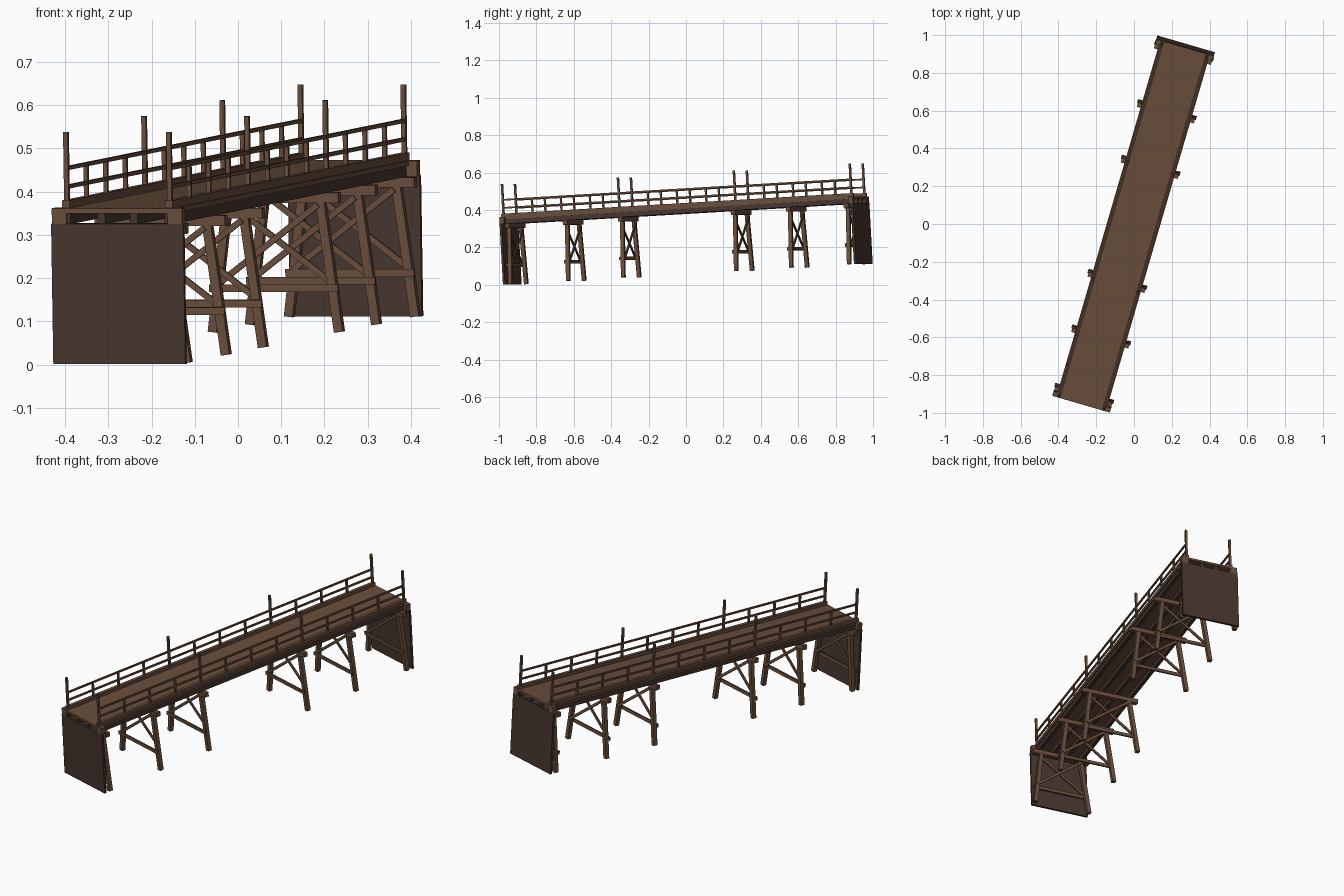
import bpy, bmesh, math
from mathutils import Matrix, Vector

if "Cube" in bpy.data.objects:
    bpy.data.objects.remove(bpy.data.objects["Cube"])

# Whole bridge is built straight, then turned and pitched into place
PLACE = (Matrix.Translation((-0.005, -0.01, 0.417))
         @ Matrix.Rotation(math.radians(-16.25), 4, 'Z')
         @ Matrix.Rotation(math.radians(3.24), 4, 'X'))


def material(name, rgb):
    m = bpy.data.materials.new(name)
    m.diffuse_color = (*rgb, 1)
    m.use_nodes = True
    m.node_tree.nodes["Principled BSDF"].inputs["Base Color"].default_value = m.diffuse_color
    return m


WOOD = material("brown timber", (0.14, 0.076, 0.044))
DARK = material("dark timber", (0.062, 0.037, 0.028))


class Part:
    """Collects timbers of one kind into a single object."""

    def __init__(self, name, mat):
        self.name, self.mat, self.bm = name, mat, bmesh.new()

    def box(self, x0, x1, y0, y1, z0, z1):
        m = (Matrix.Translation(((x0 + x1) / 2, (y0 + y1) / 2, (z0 + z1) / 2))
             @ Matrix.Diagonal((x1 - x0, y1 - y0, z1 - z0, 1)))
        bmesh.ops.create_cube(self.bm, size=1, matrix=m)

    def beam(self, a, b, width, depth):
        """Timber between two points lying in a cross plane."""
        a, b = Vector(a), Vector(b)
        d = b - a
        m = (Matrix.Translation((a + b) / 2)
             @ Matrix.Rotation(math.atan2(d.x, d.z), 4, 'Y')
             @ Matrix.Diagonal((width, depth, d.length, 1)))
        bmesh.ops.create_cube(self.bm, size=1, matrix=m)

    def finish(self):
        self.bm.transform(PLACE)
        mesh = bpy.data.meshes.new(self.name)
        self.bm.to_mesh(mesh)
        self.bm.free()
        mesh.materials.append(self.mat)
        bpy.context.collection.objects.link(bpy.data.objects.new(self.name, mesh))


END = 0.985
deck = Part("deck", WOOD)
deck.box(-0.137, 0.137, -END, END, -0.012, 0)

# Longitudinal beams under the deck
stringers = Part("stringers", DARK)
for x in (-0.122, -0.039, 0.039, 0.122):
    stringers.box(x - 0.009, x + 0.009, -END + 0.004, END - 0.004, -0.037, -0.012)

curbs = Part("curbs", WOOD)
rails = Part("rails", WOOD)
posts = Part("rail_posts", WOOD)
blocks = Part("end_blocks", WOOD)
for s in (-1, 1):
    x = s * 0.124
    curbs.box(x - 0.009, x + 0.009, -END + 0.004, END - 0.004, 0, 0.018)
    for z in (0.049, 0.092):
        rails.box(x - 0.004, x + 0.004, -0.972, 0.972, z - 0.0045, z + 0.0045)
    # Every fourth post is tall
    for i in range(13):
        y = -0.97 + 1.94 * i / 12
        r, top = (0.0055, 0.176) if i % 4 == 0 else (0.005, 0.092)
        posts.box(x - r, x + r, y - r, y + r, 0, top)
    for t in (-1, 1):
        y = t * 0.972
        blocks.box(min(s * 0.122, s * 0.157), max(s * 0.122, s * 0.157),
                   y - 0.013, y + 0.013, -0.036, 0)

# Solid walls closing both ends
walls = Part("end_walls", DARK)
for t in (-1, 1):
    y = t * 0.979
    walls.box(-0.159, 0.159, y - 0.006, y + 0.006, -0.361, -0.036)

# Trestles: splayed legs, cap, lower tie and crossed braces
legs = Part("trestle_legs", WOOD)
caps = Part("trestle_caps", WOOD)
ties = Part("trestle_ties", WOOD)
braces = Part("trestle_braces", WOOD)
for y in (-0.945, -0.622, -0.315, 0.315, 0.622, 0.945):
    caps.box(-0.157, 0.157, y - 0.012, y + 0.012, -0.061, -0.037)
    ties.box(-0.155, 0.155, y - 0.018, y - 0.010, -0.267, -0.249)
    for s in (-1, 1):
        legs.beam((s * 0.111, y, -0.05), (s * 0.152, y, -0.36), 0.021, 0.021)
        braces.beam((s * 0.137, y + s * 0.012, -0.25),
                    (-s * 0.108, y + s * 0.012, -0.065), 0.014, 0.007)

for part in (deck, stringers, curbs, rails, posts, blocks, walls,
             legs, caps, ties, braces):
    part.finish()
